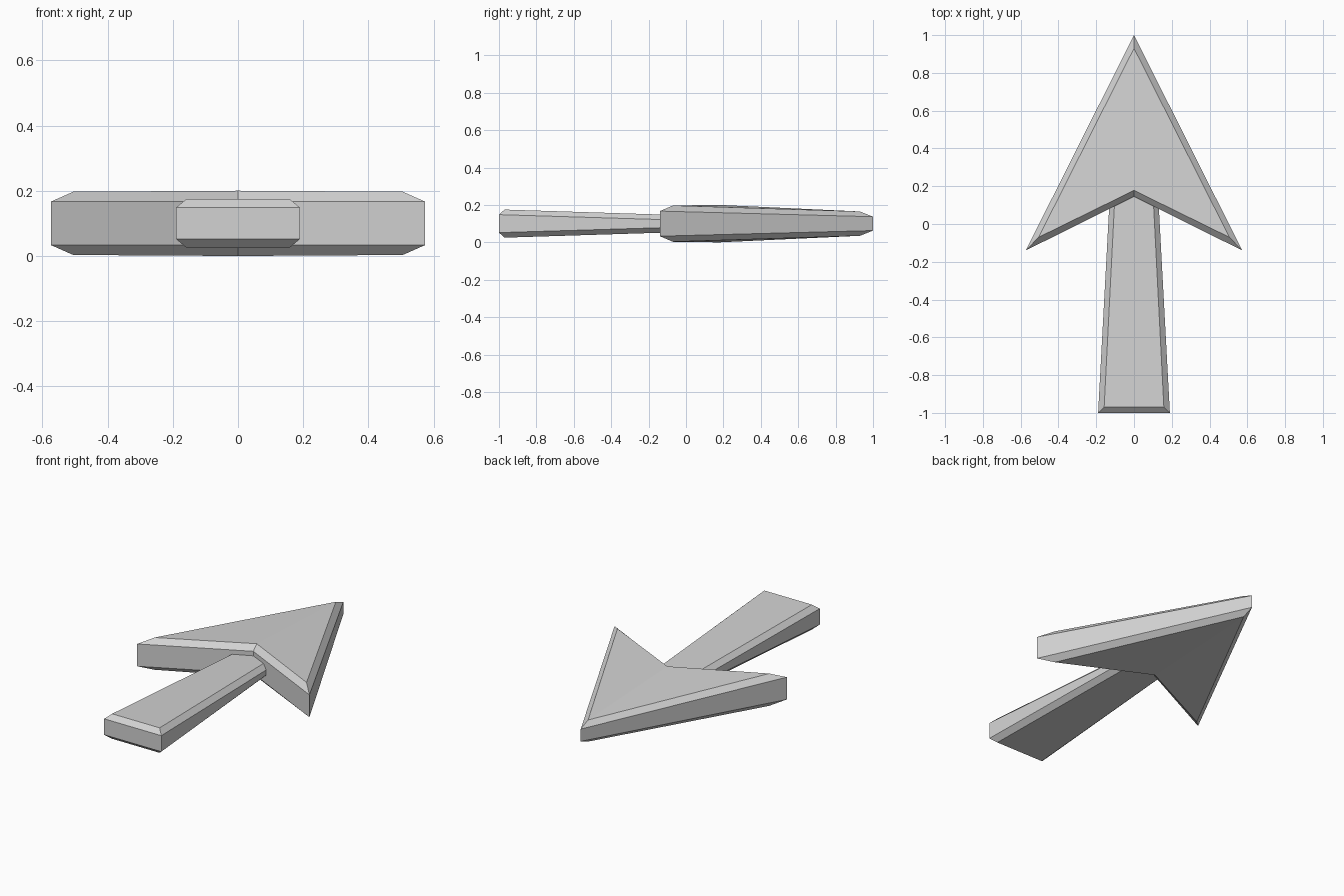
import bpy
import bmesh

MID_Z = 0.1

cube = bpy.data.objects.get("Cube")
if cube:
    bpy.data.objects.remove(cube, do_unlink=True)

# Single plain grey
grey = bpy.data.materials.new("light_grey")
grey.use_nodes = True
colour = (0.65, 0.65, 0.65, 1.0)
grey.diffuse_color = colour
grey.node_tree.nodes["Principled BSDF"].inputs["Base Color"].default_value = colour


def mirror_outline(half):
    """Close a right-hand outline by reflecting it across x = 0."""
    return half + [(-x, y, h) for x, y, h in reversed(half) if x > 0]


def chamfered_slab(name, rim_half, cap_half):
    """Slab from a rim and an inset cap; points are (x, y, half height)."""
    rim, cap = mirror_outline(rim_half), mirror_outline(cap_half)
    bm = bmesh.new()
    rings = []
    for outline, side in ((cap, -1), (rim, -1), (rim, 1), (cap, 1)):
        rings.append([bm.verts.new((x, y, MID_Z + side * h)) for x, y, h in outline])
    count = len(rim)
    for low, high in zip(rings, rings[1:]):
        for i in range(count):
            j = (i + 1) % count
            bm.faces.new((low[i], low[j], high[j], high[i]))
    # Caps are split along the centre line so each half stays nearly flat
    for ring in (rings[0], rings[-1]):
        middle = [i for i, v in enumerate(ring) if abs(v.co.x) < 1e-6]
        if len(middle) == 2:
            a, b = middle
            bm.faces.new(ring[a:b + 1])
            bm.faces.new(ring[b:] + ring[:a + 1])
        else:
            bm.faces.new(ring)
    bmesh.ops.recalc_face_normals(bm, faces=bm.faces)
    mesh = bpy.data.meshes.new(name)
    bm.to_mesh(mesh)
    bm.free()
    mesh.materials.append(grey)
    obj = bpy.data.objects.new(name, mesh)
    bpy.context.collection.objects.link(obj)
    return obj


# Swept arrow head: notch, wing tip, point
chamfered_slab(
    "arrow_head",
    [(0, 0.145, 0.067), (0.573, -0.14, 0.067), (0, 1.0, 0.037)],
    [(0, 0.178, 0.1), (0.505, -0.07, 0.097), (0, 0.93, 0.065)],
)

# Tapered shaft, its narrow end buried in the head
chamfered_slab(
    "arrow_shaft",
    [(0.19, -1.0, 0.048), (0.126, 0.19, 0.012)],
    [(0.158, -0.97, 0.075), (0.1, 0.17, 0.039)],
)
